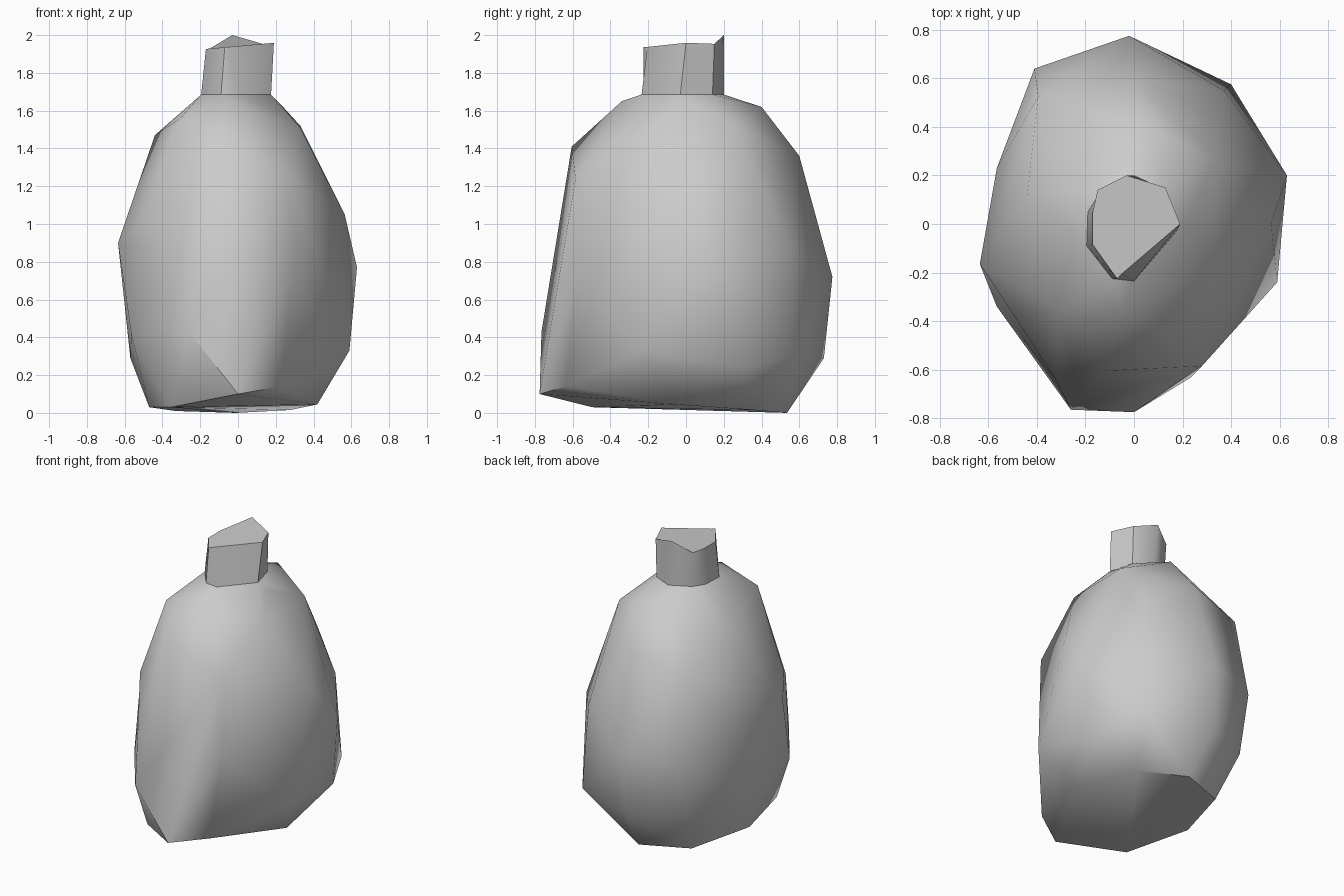
import bpy, bmesh, math
from mathutils import Vector

cube = bpy.data.objects.get("Cube")
if cube:
    bpy.data.objects.remove(cube, do_unlink=True)

clay = bpy.data.materials.new("plain grey")
clay.use_nodes = True
GREY = (0.6, 0.6, 0.6, 1)
clay.diffuse_color = GREY
clay.node_tree.nodes["Principled BSDF"].inputs["Base Color"].default_value = GREY

# Corners of the lopsided body, level by level
BASE = [(-.47, -.03, .03), (-.355, -.495, .03), (0, -.775, .1), (.23, -.635, .14),
        (.42, -.06, .045), (.275, .365, .015), (-.01, .535, 0), (-.33, .41, .01)]
FOOT = [(-.57, .12, .29), (-.565, -.34, .42), (-.26, -.765, .43), (.59, -.24, .33),
        (.52, .31, .24), (.4, .575, .3), (-.05, .73, .29), (-.405, .56, .3)]
BELLY = [(-.635, -.165, .9), (-.51, -.355, 1), (.63, .2, .77), (.37, .55, .88),
         (-.02, .775, .72), (-.41, .64, .7), (-.565, .23, .8)]
CHEST = [(.28, -.585, 1.24), (.565, 0, 1.05), (.29, .465, 1.22),
         (0, .6, 1.36), (-.395, .525, 1.28)]
SHOULDER = [(-.12, -.605, 1.41), (-.31, -.35, 1.555), (-.44, .12, 1.47),
            (.33, .265, 1.52), (.33, -.2, 1.51)]
COLLAR = [(-.04, -.34, 1.65), (.22, 0, 1.64), (.03, .4, 1.62)]
# Corners of the shallow hollow across the front
HOLLOW = [(-.32, -.645, .83), (.28, -.585, .7)]

# Neck outlines: where it meets the body, and the slanted rim
NECK_FOOT = [(.175, -.03), (.13, .14), (0, .2), (-.14, .13),
             (-.19, .05), (-.195, -.09), (-.09, -.225), (0, -.235)]
NECK_RIM = [(.19, 0), (.13, .15), (-.03, .2), (-.15, .14),
            (-.17, .05), (-.17, -.085), (-.07, -.225), (-.05, -.205)]
NECK_Z = 1.685


def finish(name, bm):
    bmesh.ops.recalc_face_normals(bm, faces=bm.faces[:])
    mesh = bpy.data.meshes.new(name)
    bm.to_mesh(mesh)
    bm.free()
    mesh.materials.append(clay)
    obj = bpy.data.objects.new(name, mesh)
    bpy.context.collection.objects.link(obj)
    bpy.ops.object.select_all(action='DESELECT')
    obj.select_set(True)
    bpy.context.view_layer.objects.active = obj
    bpy.ops.object.shade_smooth_by_angle(angle=math.radians(50))


foot = [Vector((x, y, NECK_Z)) for x, y in NECK_FOOT]

# Body: a skin over all corners, with the hollow pulled in afterwards
bm = bmesh.new()
for point in BASE + FOOT + BELLY + CHEST + SHOULDER + COLLAR + foot:
    bm.verts.new(point)
pull = Vector((0, .06, 0))
hollow = [bm.verts.new(Vector(point) - pull) for point in HOLLOW]
bmesh.ops.convex_hull(bm, input=bm.verts[:])
for vert in hollow:
    vert.co += pull
# Open the top under the neck
top = [f for f in bm.faces if min(v.co.z for v in f.verts) > NECK_Z - .001]
bmesh.ops.delete(bm, geom=top, context='FACES')
loose = [v for v in bm.verts if not v.link_faces]
bmesh.ops.delete(bm, geom=loose, context='VERTS')
finish("jug_body", bm)

# Short neck with a slanted, closed top and a raised back point
bm = bmesh.new()
low = [bm.verts.new(p) for p in foot]
high = [bm.verts.new((x, y, 1.942 + .09 * x)) for x, y in NECK_RIM]
high[2].co.z = 2
for i in range(len(low)):
    j = (i + 1) % len(low)
    bm.faces.new((low[i], low[j], high[j], high[i]))
bm.faces.new(high)
finish("jug_neck", bm)
